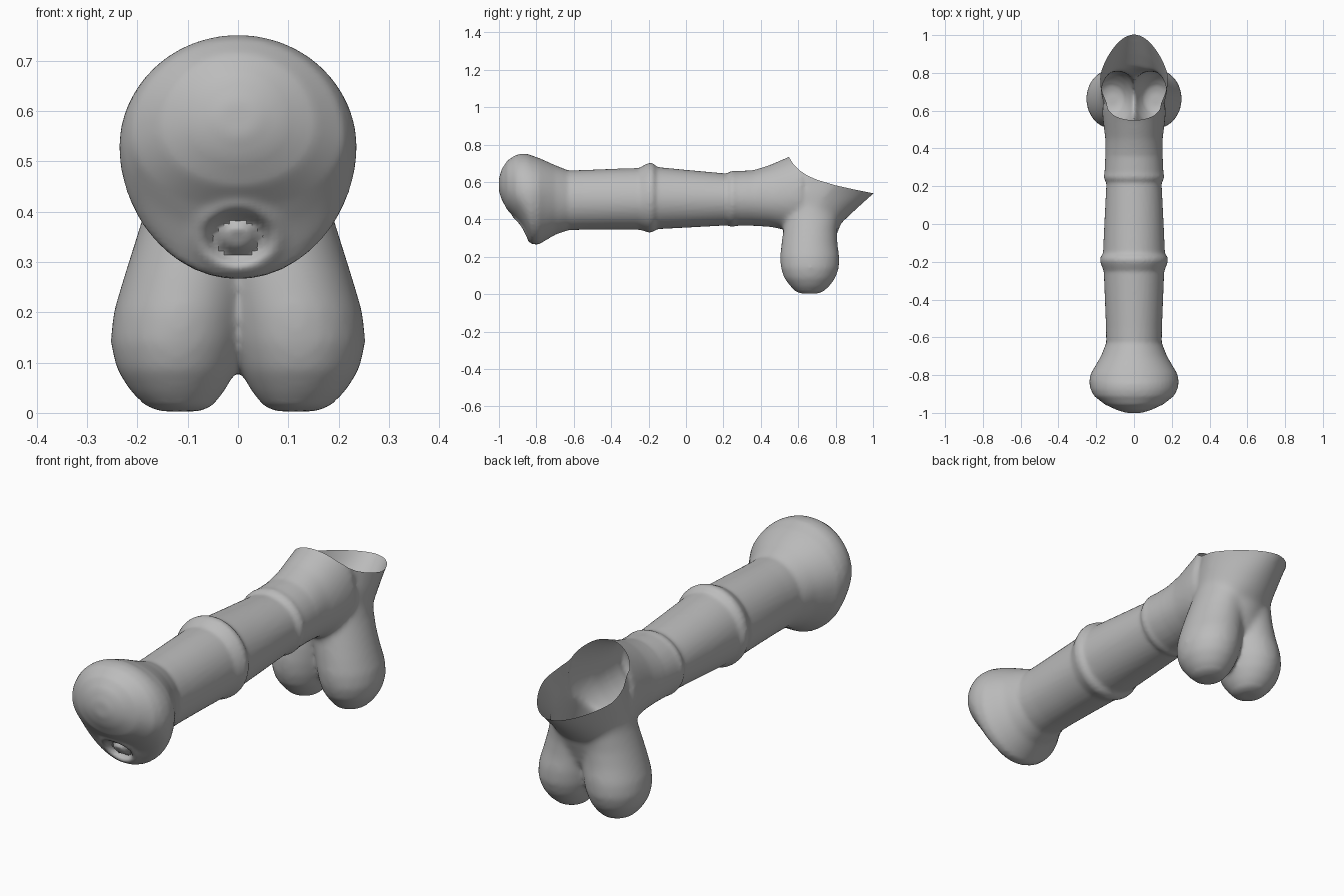
import bpy, bmesh, math

if "Cube" in bpy.data.objects:
    bpy.data.objects.remove(bpy.data.objects["Cube"])

SEG = 48
grey = bpy.data.materials.new("soft_grey")
grey.diffuse_color = (0.5, 0.5, 0.5, 1)
grey.use_nodes = True
grey.node_tree.nodes["Principled BSDF"].inputs["Base Color"].default_value = grey.diffuse_color


def loft(name, rings):
    """Closed tube through rings of points, with a cap on each end."""
    bm = bmesh.new()
    loops = [[bm.verts.new(p) for p in ring] for ring in rings]
    for a, b in zip(loops, loops[1:]):
        for i in range(SEG):
            j = (i + 1) % SEG
            bm.faces.new((a[i], a[j], b[j], b[i]))
    bm.faces.new(loops[0])
    bm.faces.new(loops[-1])
    bmesh.ops.recalc_face_normals(bm, faces=bm.faces)
    me = bpy.data.meshes.new(name)
    bm.to_mesh(me)
    bm.free()
    ob = bpy.data.objects.new(name, me)
    bpy.context.collection.objects.link(ob)
    return ob


def turn():
    for i in range(SEG):
        a = math.tau * i / SEG
        yield math.cos(a), math.sin(a)


def upright_ring(y, zc, rx, top, bot):
    """Egg-shaped ring across the shaft."""
    return [(rx * c, y, zc + s * ((top - zc) if s > 0 else (zc - bot))) for c, s in turn()]


def flat_ring(z, cx, rx, y0, y1, taper=0.0):
    """Level ring, optionally narrowed toward the back."""
    yc, ry = (y0 + y1) / 2, (y1 - y0) / 2
    return [(cx + rx * c * (1 - taper * max(0, s)), yc + ry * s, z) for c, s in turn()]


# Shaft with flared head and two raised bands: y, widest z, half width, top, bottom
shaft_rings = [
    (-1.0, .585, .04, .62, .55), (-.985, .58, .09, .67, .505), (-.955, .57, .155, .715, .45),
    (-.91, .55, .212, .745, .405), (-.875, .54, .23, .752, .355), (-.845, .53, .236, .75, .30),
    (-.825, .53, .236, .742, .268), (-.79, .53, .228, .73, .265), (-.755, .53, .207, .715, .285),
    (-.70, .52, .175, .69, .318), (-.63, .50, .147, .662, .342), (-.55, .50, .148, .664, .345),
    (-.40, .50, .154, .67, .346), (-.25, .50, .160, .675, .345), (-.225, .51, .170, .69, .338),
    (-.195, .515, .181, .704, .329), (-.175, .515, .177, .70, .333), (-.155, .51, .164, .68, .348),
    (0, .51, .157, .665, .356), (.22, .51, .146, .645, .368), (.235, .51, .157, .656, .362),
    (.25, .51, .161, .661, .36), (.27, .51, .156, .658, .366), (.36, .51, .152, .663, .366),
    (.45, .51, .152, .692, .36), (.55, .52, .165, .735, .34), (.62, .53, .17, .77, .34)]
body = loft("body", [upright_ring(*r) for r in shaft_rings])

# Base collar sweeping back to a lip
collar = loft("collar", [flat_ring(*r) for r in [
    (.25, 0, .12, .56, .78, 0), (.38, 0, .165, .525, .83, .05), (.45, 0, .172, .50, .905, .15),
    (.54, 0, .178, .50, 1.005, .28), (.63, 0, .182, .53, 1.10, .3), (.80, 0, .185, .60, 1.2, .3)]])

# Paired lower lobes: z, outward offset, half width, front, back
lobe_rings = [(.003, .115, .04, .62, .70), (.015, .117, .068, .585, .735), (.04, .12, .092, .56, .765),
              (.085, .122, .119, .525, .798), (.14, .12, .134, .507, .818), (.20, .112, .136, .503, .82),
              (.27, .097, .130, .51, .81), (.34, .083, .122, .52, .808), (.42, .065, .115, .53, .82),
              (.50, .06, .105, .56, .83)]
lobes = [loft("lobe", [flat_ring(z, s * x, r, a, b) for z, x, r, a, b in lobe_rings]) for s in (-1, 1)]

# Fuse the parts into one skin
bpy.ops.object.select_all(action='DESELECT')
for ob in [body, collar] + lobes:
    ob.select_set(True)
bpy.context.view_layer.objects.active = body
bpy.ops.object.join()
m = body.modifiers.new("fuse", 'REMESH')
m.mode = 'VOXEL'
m.voxel_size = 0.011
bpy.ops.object.modifier_apply(modifier=m.name)
near_base = body.vertex_groups.new(name="blend")
near_base.add([v.index for v in body.data.vertices if v.co.y > .38 and v.co.z > .02], 1.0, 'REPLACE')
for group, count in (("", 3), ("blend", 14)):
    m = body.modifiers.new("soften", 'SMOOTH')
    m.factor, m.iterations, m.vertex_group = 0.5, count, group
    bpy.ops.object.modifier_apply(modifier=m.name)
body.vertex_groups.clear()

# Round opening on the head: ring groove around a small dome
for v in body.data.vertices:
    if v.co.y < -.78 and v.normal.y < -.1:
        d = math.hypot(v.co.x / 1.25, v.co.z - .348)
        v.co.y += .022 * math.exp(-((d - .036) / .011) ** 2) - .008 * math.exp(-((d - .062) / .014) ** 2)

# Saddle-shaped cut that leaves the base open
rim = [(.53, .76), (.55, .733), (.575, .695), (.61, .66), (.65, .634), (.70, .612),
       (.80, .582), (.90, .56), (1.0, .54), (1.4, .54)]
outline = rim + [(1.4, 1.2), (.53, 1.2)]
bm = bmesh.new()
face = bm.faces.new([bm.verts.new((-.5, y, z)) for y, z in outline])
ext = bmesh.ops.extrude_face_region(bm, geom=[face])
bmesh.ops.translate(bm, vec=(1, 0, 0), verts=[g for g in ext["geom"] if isinstance(g, bmesh.types.BMVert)])
bmesh.ops.recalc_face_normals(bm, faces=bm.faces)
me = bpy.data.meshes.new("rim_cutter")
bm.to_mesh(me)
bm.free()
cutter = bpy.data.objects.new("rim_cutter", me)
cutter.hide_render = True
bpy.context.collection.objects.link(cutter)
m = body.modifiers.new("cut", 'BOOLEAN')
m.operation, m.solver, m.object = 'DIFFERENCE', 'EXACT', cutter
bpy.ops.object.modifier_apply(modifier=m.name)
bpy.data.objects.remove(cutter)


def on_rim(co):
    for (y0, z0), (y1, z1) in zip(rim, rim[1:]):
        if y0 - 1e-4 <= co.y <= y1 + 1e-4:
            if abs(co.z - z0 - (z1 - z0) * (co.y - y0) / (y1 - y0)) < 1e-4:
                return True
    return False


# Remove the cap so the skin is an open shell
bm = bmesh.new()
bm.from_mesh(body.data)
cap = [f for f in bm.faces if all(on_rim(v.co) for v in f.verts) and on_rim(f.calc_center_median())]
bmesh.ops.delete(bm, geom=cap, context='FACES')
bm.to_mesh(body.data)
bm.free()

# Finish
body.data.materials.clear()
body.data.materials.append(grey)
bpy.ops.object.shade_smooth_by_angle(angle=math.radians(50))
